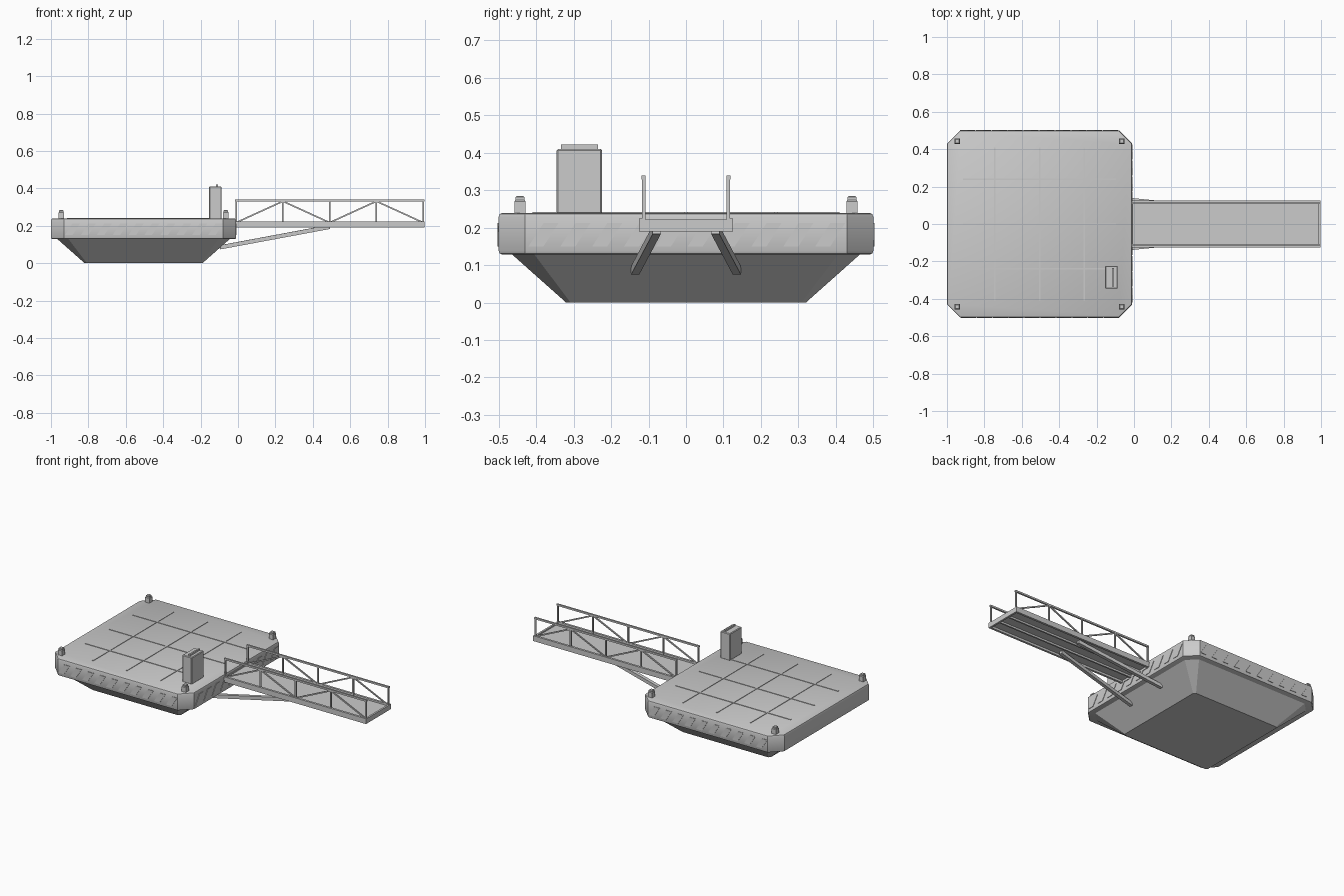
import bpy, bmesh, math
from mathutils import Vector

if "Cube" in bpy.data.objects:
    bpy.data.objects.remove(bpy.data.objects["Cube"])

grey = bpy.data.materials.new("light_grey")
grey.diffuse_color = (0.6, 0.6, 0.6, 1)
grey.use_nodes = True
grey.node_tree.nodes["Principled BSDF"].inputs["Base Color"].default_value = grey.diffuse_color
CX = -0.505          # centre of the platform
HX, HY = 0.495, 0.5  # platform half sizes


def finish(name, bm, smooth=False):
    bmesh.ops.recalc_face_normals(bm, faces=bm.faces)
    me = bpy.data.meshes.new(name)
    bm.to_mesh(me)
    bm.free()
    me.materials.append(grey)
    ob = bpy.data.objects.new(name, me)
    bpy.context.collection.objects.link(ob)
    if smooth:
        bpy.context.view_layer.objects.active = ob
        ob.select_set(True)
        bpy.ops.object.shade_smooth_by_angle(angle=math.radians(35))
        ob.select_set(False)
    return ob


def add_box(bm, lo, hi):
    vs = [bm.verts.new((x, y, z)) for z in (lo[2], hi[2])
          for x, y in ((lo[0], lo[1]), (hi[0], lo[1]), (hi[0], hi[1]), (lo[0], hi[1]))]
    for f in ((3, 2, 1, 0), (4, 5, 6, 7), (0, 1, 5, 4), (1, 2, 6, 5), (2, 3, 7, 6), (3, 0, 4, 7)):
        bm.faces.new([vs[i] for i in f])


def add_bar(bm, a, b, w):
    # square bar between two points
    a, b = Vector(a), Vector(b)
    d = (b - a).normalized()
    up = Vector((0, 0, 1)) if abs(d.z) < 0.9 else Vector((1, 0, 0))
    s = d.cross(up).normalized()
    u = s.cross(d)
    rings = [[bm.verts.new(p + s * i * w / 2 + u * j * w / 2)
              for i, j in ((-1, -1), (1, -1), (1, 1), (-1, 1))] for p in (a, b)]
    join_rings(bm, rings)


def join_rings(bm, rings):
    n = len(rings[0])
    for r, q in zip(rings, rings[1:]):
        for i in range(n):
            bm.faces.new((r[i], r[(i + 1) % n], q[(i + 1) % n], q[i]))
    bm.faces.new(rings[0][::-1])
    bm.faces.new(rings[-1])


def octagon_loft(name, levels, smooth):
    # levels: (half x, half y, corner cut, z)
    bm = bmesh.new()
    rings = []
    for hx, hy, c, z in levels:
        pts = ((hx, -hy + c), (hx, hy - c), (hx - c, hy), (-hx + c, hy),
               (-hx, hy - c), (-hx, -hy + c), (-hx + c, -hy), (hx - c, -hy))
        rings.append([bm.verts.new((CX + x, y, z)) for x, y in pts])
    join_rings(bm, rings)
    return finish(name, bm, smooth)


# platform slab with softened rims, and tapered hull
octagon_loft("platform_slab", [(HX - i, HY - i, 0.07 - 0.6 * i, z) for i, z in
             ((0.01, 0.128), (0.003, 0.131), (0, 0.138), (0, 0.228), (0.003, 0.236), (0.01, 0.239))], True)
octagon_loft("hull", [(0.315, 0.32, 0.012, 0), (0.462, 0.466, 0.06, 0.13)], False)

# raised seams on the deck
bm = bmesh.new()
for k in (-0.24, 0, 0.24):
    add_box(bm, (CX - 0.41, k - 0.004, 0.237), (CX + 0.41, k + 0.004, 0.242))
    add_box(bm, (CX + k - 0.004, -0.41, 0.237), (CX + k + 0.004, 0.41, 0.242))
finish("deck_seams", bm)

# slanted warning stripes on the front, back and right sides
bm = bmesh.new()
for origin, along, out in (((CX, -HY), (1, 0), (0, -1)),
                           ((CX, HY), (-1, 0), (0, 1)),
                           ((CX + HX, 0), (0, 1), (1, 0))):
    o, t, n = (Vector((*v, 0)) for v in (origin, along, out))
    for i in range(10):
        s = -0.42 + i * 0.085
        quad = ((s, 0.15), (s + 0.04, 0.15), (s + 0.08, 0.212), (s + 0.04, 0.212))
        join_rings(bm, [[bm.verts.new(o + t * a + n * d + Vector((0, 0, z))) for a, z in quad]
                        for d in (-0.003, 0.003)])
finish("side_stripes", bm)

# corner lamps: square base, body and tapered cap
for i, (x, y) in enumerate((x, y) for x in (-0.945, -0.065) for y in (-0.443, 0.443)):
    bm = bmesh.new()
    rings = []
    for h, z in ((0.015, 0.236), (0.015, 0.27), (0.012, 0.274), (0.012, 0.281), (0.009, 0.284)):
        rings.append([bm.verts.new((x + a * h, y + b * h, z))
                      for a, b in ((-1, -1), (1, -1), (1, 1), (-1, 1))])
    join_rings(bm, rings)
    finish(f"corner_lamp_{i + 1}", bm)

# control cabinet with a ridge on top
bm = bmesh.new()
add_box(bm, (-0.155, -0.345, 0.236), (-0.087, -0.224, 0.41))
bmesh.ops.bevel(bm, geom=bm.edges[:], offset=0.004, segments=1, affect='EDGES')
finish("control_cabinet", bm)
bm = bmesh.new()
add_box(bm, (-0.117, -0.334, 0.405), (-0.107, -0.235, 0.421))
finish("cabinet_ridge", bm)

# gangway deck, side beams, end beams and stringers
bm = bmesh.new()
add_box(bm, (-0.018, -0.118, 0.204), (0.995, 0.118, 0.213))
finish("gangway_deck", bm)
bm = bmesh.new()
for s in (-1, 1):
    y0, y1 = sorted((s * 0.112, s * 0.126))
    add_box(bm, (-0.018, y0, 0.19), (0.998, y1, 0.224))
    add_box(bm, (-0.018, s * 0.04 - 0.005, 0.192), (0.99, s * 0.04 + 0.005, 0.206))
for x in (-0.018, 0.986):
    add_box(bm, (x, -0.114, 0.19), (x + 0.012, 0.114, 0.222))
finish("gangway_frame", bm)

# railings with posts and zigzag braces, and the support struts
for side, s in (("front", -1), ("back", 1)):
    y = s * 0.113
    xs = [-0.01 + 0.25 * i for i in range(5)]
    bm = bmesh.new()
    add_bar(bm, (-0.016, y, 0.334), (0.996, y, 0.334), 0.011)
    for x in xs:
        add_bar(bm, (x, y, 0.21), (x, y, 0.334), 0.009)
    for i in range(4):
        za, zb = (0.217, 0.331) if i % 2 == 0 else (0.331, 0.217)
        add_bar(bm, (xs[i], y, za), (xs[i + 1], y, zb), 0.008)
    finish(f"{side}_railing", bm)
    bm = bmesh.new()
    add_bar(bm, (-0.095, s * 0.136, 0.085), (0.49, s * 0.078, 0.194), 0.022)
    finish(f"{side}_strut", bm)
